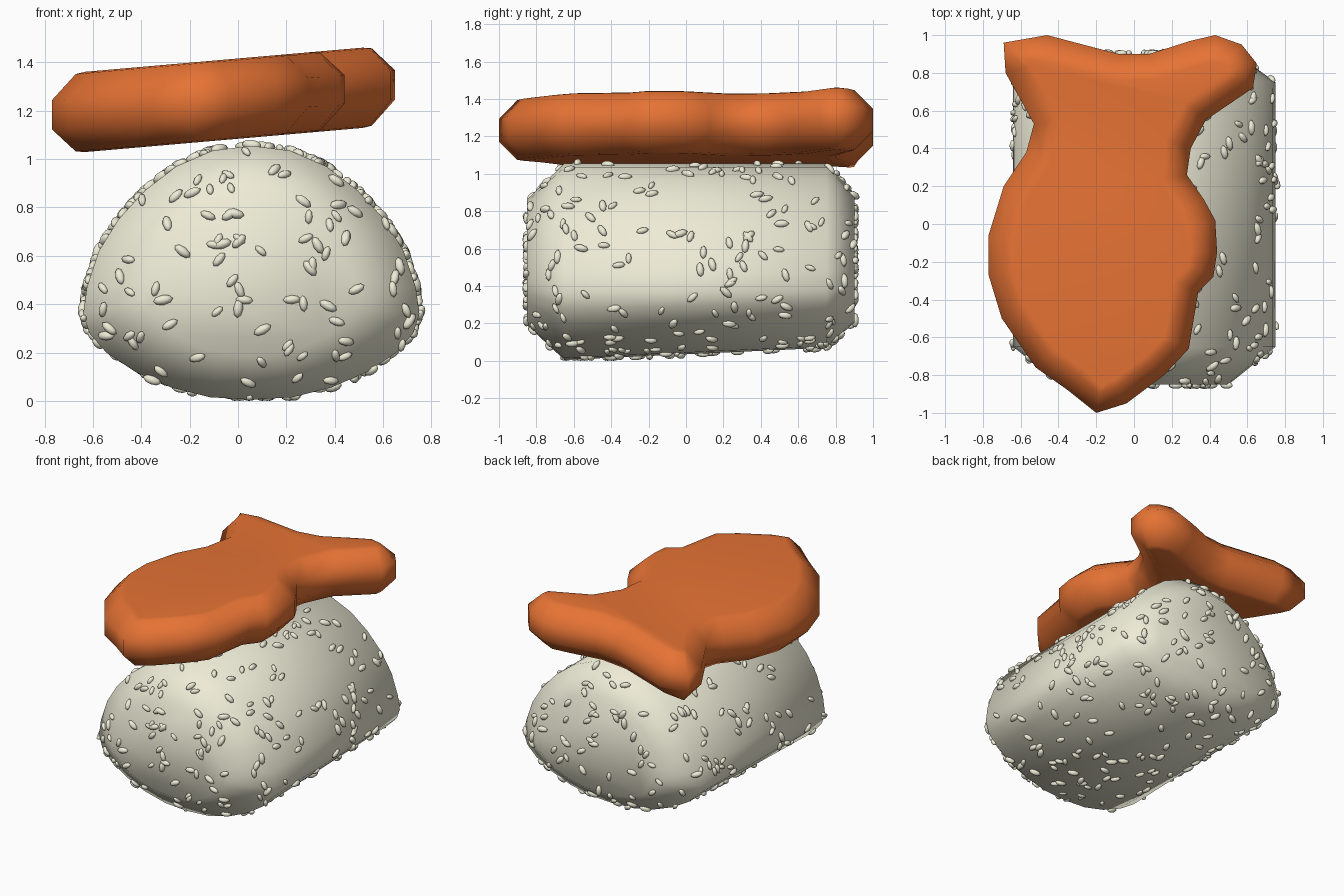
import bpy, bmesh, math, random
from mathutils import Vector, Matrix

if "Cube" in bpy.data.objects:
    bpy.data.objects.remove(bpy.data.objects["Cube"])

random.seed(4)


def material(name, rgb):
    m = bpy.data.materials.new(name)
    m.diffuse_color = (*rgb, 1)
    m.use_nodes = True
    m.node_tree.nodes["Principled BSDF"].inputs["Base Color"].default_value = m.diffuse_color
    return m


def finish(bm, name, mat, angle=180):
    bmesh.ops.recalc_face_normals(bm, faces=bm.faces)
    me = bpy.data.meshes.new(name)
    bm.to_mesh(me)
    bm.free()
    ob = bpy.data.objects.new(name, me)
    bpy.context.collection.objects.link(ob)
    me.materials.append(mat)
    bpy.ops.object.select_all(action='DESELECT')
    ob.select_set(True)
    bpy.context.view_layer.objects.active = ob
    bpy.ops.object.shade_smooth_by_angle(angle=math.radians(angle))
    return ob


def loft(rings):
    """Skin a stack of closed rings and cap both ends."""
    bm = bmesh.new()
    vs = [[bm.verts.new(p) for p in r] for r in rings]
    n = len(vs[0])
    for a, b in zip(vs, vs[1:]):
        for i in range(n):
            bm.faces.new((a[i], a[(i + 1) % n], b[(i + 1) % n], b[i]))
    bm.faces.new(vs[0])
    bm.faces.new(vs[-1])
    return bm


rice_mat = material("rice", (0.86, 0.84, 0.68))
fish_mat = material("fish", (0.79, 0.17, 0.035))

# Rice block: domed cross-section, chamfered ends, underside rising to the back
CX = 0.055
half = [(0, 0.005), (0.17, 0.015), (0.33, 0.055), (0.48, 0.12), (0.6, 0.2), (0.67, 0.28),
        (0.695, 0.36), (0.68, 0.47), (0.63, 0.62), (0.55, 0.75), (0.44, 0.87),
        (0.31, 0.97), (0.16, 1.035), (0, 1.055)]
section = half + [(-x, z) for x, z in half[-2:0:-1]]


def rice_ring(y, s, lift):
    pts = []
    for x, z in section:
        z += lift * max(0, 1 - z / 0.5)
        pts.append((CX + x * s, y, 0.52 + (z - 0.52) * s))
    return pts


bm = loft([rice_ring(-0.85, 0.64, 0.0), rice_ring(-0.65, 1, 0.0),
           rice_ring(0.75, 1, 0.065), rice_ring(0.9, 0.7, 0.065)])
bmesh.ops.recalc_face_normals(bm, faces=bm.faces)

# Sample grain places over the rice block by area
tris = []
for loop3 in bm.calc_loop_triangles():
    a, b, c = (l.vert.co.copy() for l in loop3)
    tris.append((a, b, c, loop3[0].face.normal.copy(), (b - a).cross(c - a).length))
finish(bm, "rice_block", rice_mat)

# Loose rice grains lying on the surface
bm = bmesh.new()
for a, b, c, n, w in random.choices(tris, weights=[t[4] for t in tris], k=390):
    u, v = sorted((random.random(), random.random()))
    p = a * u + b * (v - u) + c * (1 - v)
    q = n.to_track_quat('Z', 'Y').to_matrix().to_4x4()
    k = random.uniform(0.8, 1.15)
    size = Matrix.Diagonal((0.036 * k, 0.018 * k, 0.018 * k, 1))
    spin = Matrix.Rotation(random.uniform(0, math.pi), 4, 'Z')
    pos = p + n * 0.004
    pos.z = max(pos.z, 0.018 * k)
    bmesh.ops.create_uvsphere(bm, u_segments=8, v_segments=6, radius=1,
                              matrix=Matrix.Translation(pos) @ q @ spin @ size)
finish(bm, "rice_grains", rice_mat)

# Fish-shaped topping: outline counter-clockwise from the snout
outline = [(-0.2, -1), (-0.04, -0.95), (0.16, -0.8), (0.29, -0.66), (0.34, -0.36),
           (0.42, -0.28), (0.44, -0.15), (0.43, 0.02), (0.37, 0.13), (0.28, 0.26),
           (0.3, 0.4), (0.38, 0.55), (0.63, 0.72), (0.65, 0.85), (0.57, 0.95),
           (0.43, 1), (0.3, 0.97), (0.08, 0.9), (-0.08, 0.9), (-0.46, 1),
           (-0.69, 0.96), (-0.68, 0.8), (-0.53, 0.53), (-0.57, 0.38), (-0.69, 0.2),
           (-0.77, -0.06), (-0.77, -0.27), (-0.7, -0.5), (-0.52, -0.76), (-0.35, -0.88)]


def fish_ring(inset, dz):
    pts, n = [], len(outline)
    for i in range(n):
        p, a, b = (Vector(outline[j % n]) for j in (i, i - 1, i + 1))
        d = (p - a).normalized() + (b - p).normalized()
        inward = Vector((-d.y, d.x)).normalized()
        q = p + inward * inset
        pts.append((q.x, q.y, 1.25 + 0.087 * q.x + dz))
    return pts


bm = loft([fish_ring(i, z) for i, z in
           ((0.14, -0.166), (0.1, -0.16), (0, -0.06), (0, 0.06), (0.1, 0.16), (0.14, 0.166))])
finish(bm, "fish_topping", fish_mat)
